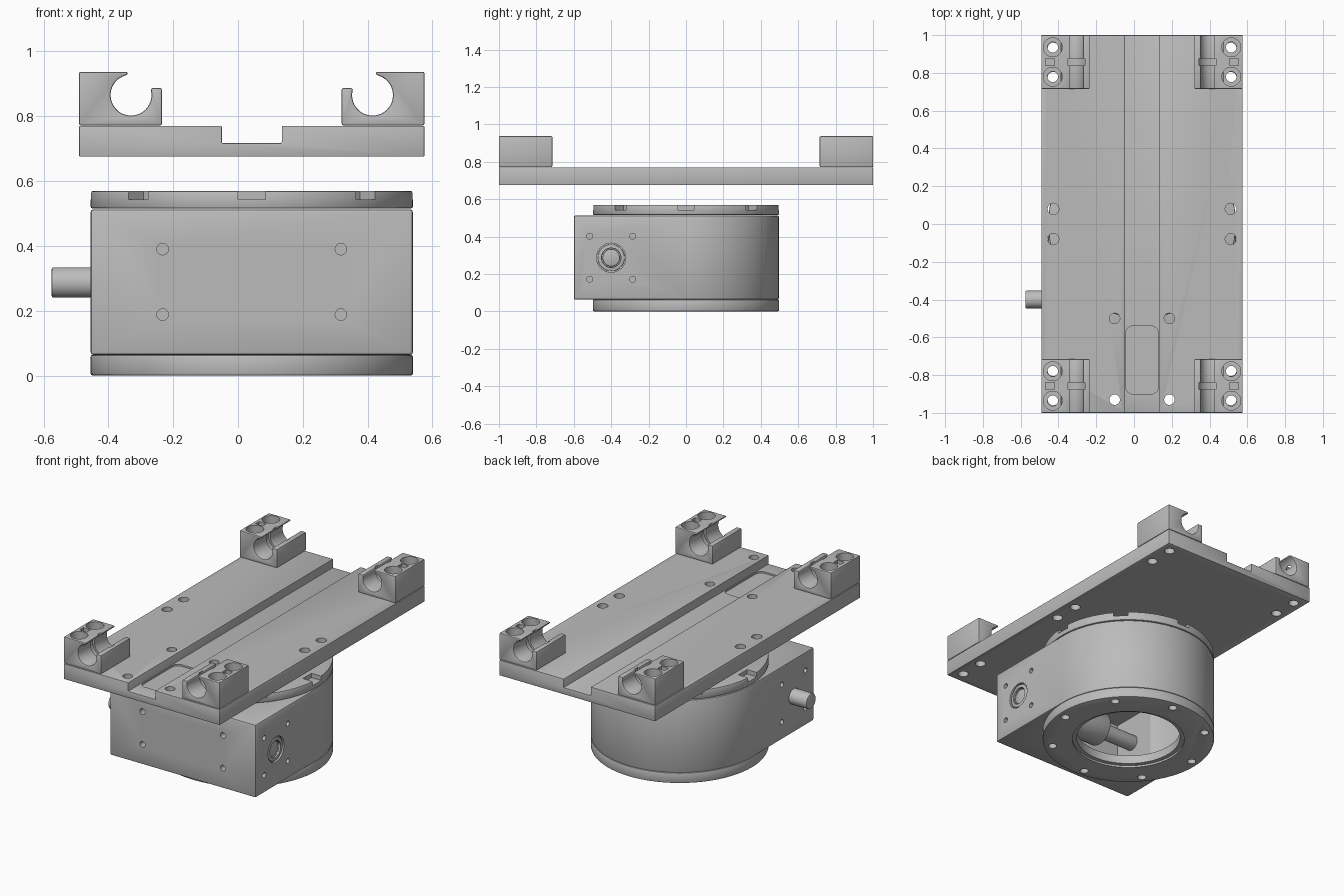
import bpy, bmesh
from math import sin, cos, radians

default = bpy.data.objects.get("Cube")
if default:
    bpy.data.objects.remove(default, do_unlink=True)

grey = bpy.data.materials.new("machined_grey")
grey.use_nodes = True
COLOUR = (0.5, 0.5, 0.5, 1)
grey.diffuse_color = COLOUR
grey.node_tree.nodes["Principled BSDF"].inputs["Base Color"].default_value = COLOUR

CX = 0.0425   # plane of symmetry
R = 0.4975    # turntable radius
ORDER = {"X": lambda u, v, w: (w, u, v),
         "Y": lambda u, v, w: (u, w, v),
         "Z": lambda u, v, w: (u, v, w)}


def arc(u, v, r, a, b, n):
    step = (b - a) / n
    return [(u + r * cos(radians(a + step * i)), v + r * sin(radians(a + step * i)))
            for i in range(n + 1)]


def prism(name, pts, axis, lo, hi, bevel=0):
    """Extrude a 2D outline along an axis."""
    bm = bmesh.new()
    put = ORDER[axis]
    a = [bm.verts.new(put(u, v, lo)) for u, v in pts]
    b = [bm.verts.new(put(u, v, hi)) for u, v in pts]
    bm.faces.new(a)
    bm.faces.new(b)
    for i in range(len(pts)):
        j = (i + 1) % len(pts)
        bm.faces.new((a[i], a[j], b[j], b[i]))
    bmesh.ops.recalc_face_normals(bm, faces=bm.faces)
    if bevel:
        sharp = [e for e in bm.edges if e.calc_face_angle(0) > radians(40)]
        bmesh.ops.bevel(bm, geom=sharp, offset=bevel, segments=2,
                        profile=0.5, affect="EDGES", clamp_overlap=True)
    mesh = bpy.data.meshes.new(name)
    bm.to_mesh(mesh)
    bm.free()
    mesh.materials.append(grey)
    obj = bpy.data.objects.new(name, mesh)
    bpy.context.collection.objects.link(obj)
    return obj


def cyl(name, u, v, r, axis, lo, hi, n=24, bevel=0):
    return prism(name, arc(u, v, r, 0, 360, n)[:-1], axis, lo, hi, bevel)


def box(name, x0, x1, y0, y1, z0, z1, bevel=0):
    return prism(name, [(x0, y0), (x1, y0), (x1, y1), (x0, y1)], "Z", z0, z1, bevel)


def finish(obj, cutters=()):
    """Subtract the cutters, remove them and smooth the curved faces."""
    for c in cutters:
        c.hide_render = True
        mod = obj.modifiers.new("cut", "BOOLEAN")
        mod.operation, mod.solver, mod.object = "DIFFERENCE", "EXACT", c
    if cutters:
        graph = bpy.context.evaluated_depsgraph_get()
        mesh = bpy.data.meshes.new_from_object(obj.evaluated_get(graph))
        obj.modifiers.clear()
        obj.data = mesh
        for c in cutters:
            bpy.data.objects.remove(c, do_unlink=True)
    bpy.ops.object.select_all(action="DESELECT")
    obj.select_set(True)
    bpy.context.view_layer.objects.active = obj
    bpy.ops.object.shade_smooth_by_angle(angle=radians(30))
    return obj


def hole(u, v, r, axis, lo, hi, n=20):
    return cyl("cutter", u, v, r, axis, lo, hi, n)


# Carriage plate with a centre channel, shallow pocket and screw holes
G0, G1 = -0.05, 0.135
plate = prism("carriage_plate",
              [(-0.49, 0.675), (0.575, 0.675), (0.575, 0.77), (G1, 0.77),
               (G1, 0.717), (G0, 0.717), (G0, 0.77), (-0.49, 0.77)],
              "Y", -1, 1, 0.003)
corners = [(G1 - 0.045, -0.58, 0), (G0 + 0.045, -0.58, 90),
           (G0 + 0.045, -0.86, 180), (G1 - 0.045, -0.86, 270)]
pocket = [p for x, y, a in corners for p in arc(x, y, 0.04, a, a + 90, 6)]
cuts = [prism("cutter", pocket, "Z", 0.707, 0.74)]
for side in (-1, 1):
    x = CX + side * 0.47
    for y in (-0.93, -0.775, -0.08, 0.08, 0.775, 0.93):
        cuts.append(hole(x, y, 0.03, "Z", 0.6, 0.8))
    for y in (-0.93, -0.5):
        cuts.append(hole(CX + side * 0.145, y, 0.028, "Z", 0.6, 0.8))
finish(plate, cuts)

# Four open rail clamps
RAIL = (-0.33, 0.865)
outline = ([(-0.49, 0.772), (-0.235, 0.772), (-0.235, 0.887), (-0.268, 0.887)]
           + arc(*RAIL, 0.063, 15, -260, 40) + [(-0.34, 0.937), (-0.49, 0.937)])
for side, sname in ((1, "right"), (-1, "left")):
    def mx(x):
        return CX + side * (x - CX)
    for end, ename in ((-1, "front"), (1, "back")):
        y0, y1 = sorted((end * 0.715, end * 1.0))
        ym = (y0 + y1) / 2
        clamp = prism(f"{ename}_{sname}_rail_clamp",
                      [(mx(x), z) for x, z in outline], "Y", y0, y1, 0.005)
        cuts = [hole(mx(RAIL[0]), RAIL[1], 0.075, "Y", ym - 0.018, ym + 0.018, 32)]
        x0, x1 = sorted((mx(-0.468), mx(-0.42)))
        cuts.append(box("cutter", x0, x1, ym - 0.018, ym + 0.018, 0.88, 1))
        for y in (ym - 0.078, ym + 0.078):
            cuts.append(hole(mx(-0.43), y, 0.028, "Z", 0.7, 1))
            cuts.append(hole(mx(-0.43), y, 0.05, "Z", 0.89, 1, 28))
        finish(clamp, cuts)

# Gear housing: square front, half-round back
SY, SZ = -0.4, 0.287   # drive shaft axis
housing = prism("gear_housing",
                [(CX - R, -0.6), (CX + R, -0.6)] + arc(CX, 0, R, 0, 180, 48),
                "Z", 0.063, 0.513, 0.01)
cuts = [hole(CX, 0, 0.43, "Z", 0, 0.6, 64),
        box("cutter", -0.32, 0.4, -0.53, -0.1, 0.1, 0.46),
        hole(SY, SZ, 0.078, "X", 0.525, 0.6, 32),
        hole(SY, SZ, 0.05, "X", 0.35, 0.6, 32)]
for x in (CX - 0.275, CX + 0.275):
    for z in (0.188, 0.39):
        cuts.append(hole(x, z, 0.018, "Y", -0.7, -0.56, 16))
for y in (SY - 0.115, SY + 0.115):
    for z in (SZ - 0.115, SZ + 0.115):
        for lo, hi in ((-0.6, -0.41), (0.48, 0.6)):
            cuts.append(hole(y, z, 0.016, "X", lo, hi, 16))
finish(housing, cuts)

# Bearing ring on the +x side, drive shaft and worm
bearing = cyl("shaft_bearing", SY, SZ, 0.072, "X", 0.5, 0.535, 32, 0.004)
finish(bearing, [hole(SY, SZ, 0.052, "X", 0.4, 0.6, 32)])
finish(cyl("drive_shaft", SY, SZ, 0.047, "X", -0.575, 0.525, 32, 0.006))
finish(cyl("worm", SY, SZ, 0.1, "X", -0.08, 0.33, 32, 0.01))

# Base ring with screw holes and a stepped bore
base = cyl("base_ring", CX, 0, R, "Z", 0, 0.064, 72, 0.007)
cuts = [hole(CX, 0, 0.3, "Z", -0.1, 0.2, 64), hole(CX, 0, 0.325, "Z", -0.1, 0.012, 64)]
for x, y in arc(CX, 0, 0.447, -5, 355, 8)[:-1]:
    cuts.append(hole(x, y, 0.025, "Z", -0.1, 0.035, 16))
finish(base, cuts)

# Rotary table ring with eight edge notches
table = cyl("rotary_table", CX, 0, R, "Z", 0.515, 0.57, 72, 0.007)
cuts = [hole(CX, 0, 0.31, "Z", 0.4, 0.7, 64)]
for i in range(8):
    a = radians(45 * i)
    c, s = cos(a), sin(a)
    quad = [(0.43, -0.042), (0.6, -0.042), (0.6, 0.042), (0.43, 0.042)]
    cuts.append(prism("cutter", [(CX + u * c - v * s, u * s + v * c) for u, v in quad],
                      "Z", 0.543, 0.7))
finish(table, cuts)
